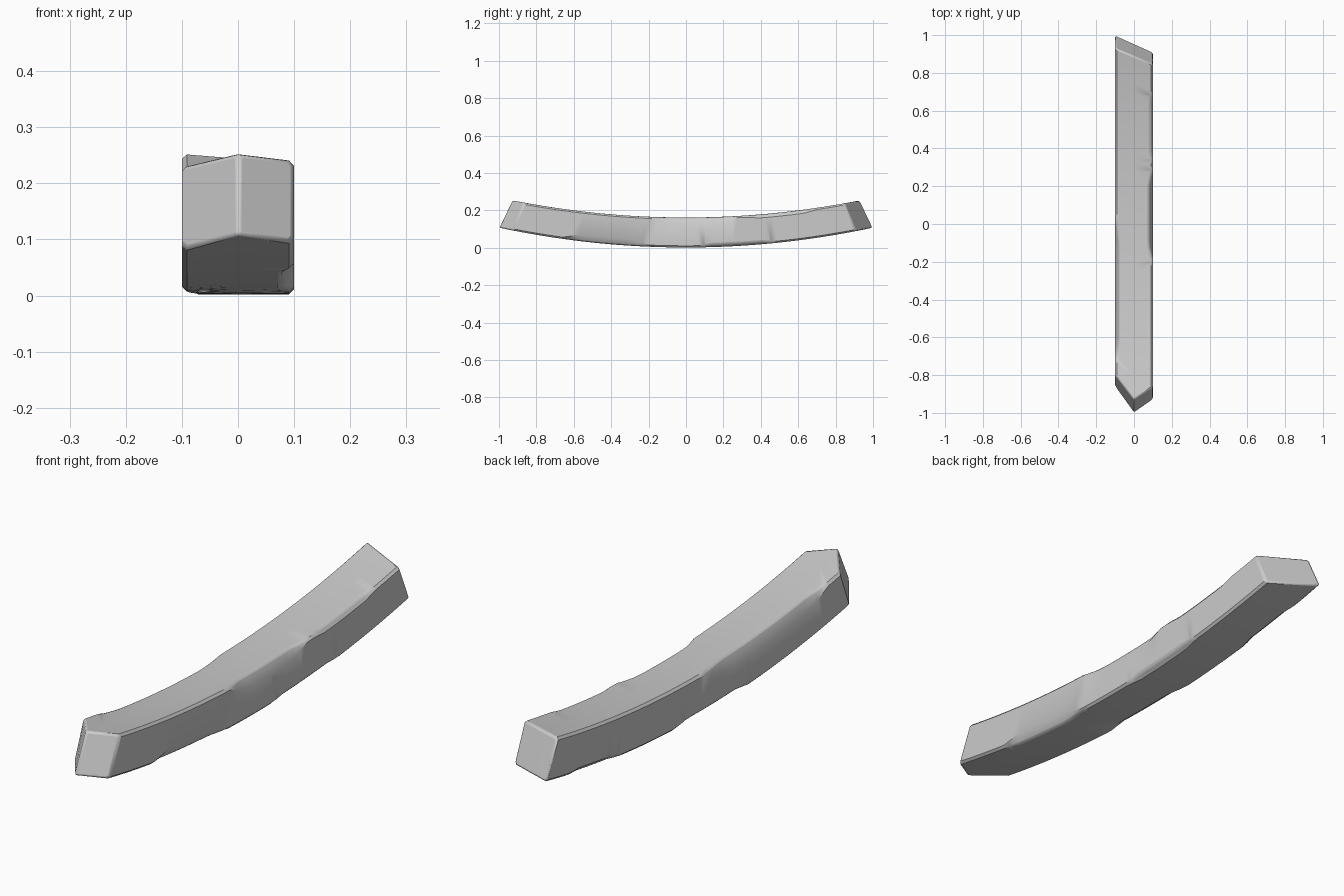
import bpy, bmesh, math

if "Cube" in bpy.data.objects:
    bpy.data.objects.remove(bpy.data.objects["Cube"], do_unlink=True)

HALF_W = 0.1
THICK = 0.16
STEPS = 48


def lerp(a, b, t):
    return a + (b - a) * t


def front_end(x):
    # off-centre point at the front
    return lerp(-1.0, -0.86 if x < 0 else -0.93, abs(x) / HALF_W)


def back_end(x):
    # single slanted cut at the back
    return lerp(1.0, 0.91, (x + HALF_W) / (2 * HALF_W))


def worn(y, start, end):
    # smooth bump for a worn stretch of edge
    if not start < y < end:
        return 0.0
    return min(1.0, 2 * math.sin(math.pi * (y - start) / (end - start)))


# worn stretches per corner: (side, level) -> start, end, inset, drop
WEAR = {(1, 1): [(-0.18, 0.32, 0.014, 0.03), (0.38, 0.78, 0.006, 0.01)],
        (-1, 1): [(-0.85, -0.03, 0.014, 0.035)],
        (1, 0): [(-0.65, -0.2, 0.012, 0.025), (0.1, 0.5, 0.012, 0.006)],
        (-1, 0): [(-0.3, 0.15, 0.02, 0.012), (0.5, 0.8, 0.012, 0.01)]}


def corner(side, level, y):
    inset = drop = 0.009
    for start, end, i, d in WEAR[side, level]:
        k = worn(y, start, end)
        inset += i * k
        drop += d * k
    sign = 1 if level == 0 else -1
    flat = (side * (HALF_W - inset), level * THICK)
    wall = (side * HALF_W, level * THICK + sign * drop)
    return flat, wall


def section(y):
    bl, br = corner(-1, 0, y), corner(1, 0, y)
    tl, tr = corner(-1, 1, y), corner(1, 1, y)
    return [(0, 0), *br, tr[1], tr[0], (0, THICK), *tl, bl[1], bl[0]]


# curved beam lofted from worn sections
bm = bmesh.new()
rings = []
for i in range(STEPS + 1):
    t = i / STEPS
    ring = []
    for x, h in section(lerp(-0.93, 0.95, t)):
        y = lerp(front_end(x), back_end(x), t) * (1 - 0.07 * h / THICK)
        ring.append(bm.verts.new((x, y, 0.002 + h + 0.106 * y * y)))
    rings.append(ring)
for a, b in zip(rings, rings[1:]):
    n = len(a)
    for j in range(n):
        bm.faces.new((a[j], a[(j + 1) % n], b[(j + 1) % n], b[j]))

# end caps, each split along the centre line
for ring in (rings[0], rings[-1]):
    bm.faces.new(ring[:6])
    bm.faces.new(ring[5:] + ring[:1])
bmesh.ops.recalc_face_normals(bm, faces=bm.faces)

mesh = bpy.data.meshes.new("curved_beam")
bm.to_mesh(mesh)
bm.free()
beam = bpy.data.objects.new("curved_beam", mesh)
bpy.context.collection.objects.link(beam)

# plain grey material
grey = bpy.data.materials.new("plain grey")
grey.use_nodes = True
colour = (0.6, 0.6, 0.6, 1)
grey.diffuse_color = colour
grey.node_tree.nodes["Principled BSDF"].inputs["Base Color"].default_value = colour
mesh.materials.append(grey)

# softened end rims
bevel = beam.modifiers.new("soft_rims", "BEVEL")
bevel.width = 0.008
bevel.segments = 2
bevel.limit_method = "ANGLE"
bevel.angle_limit = math.radians(50)

bpy.context.view_layer.objects.active = beam
beam.select_set(True)
bpy.ops.object.shade_smooth_by_angle(angle=math.radians(35))
